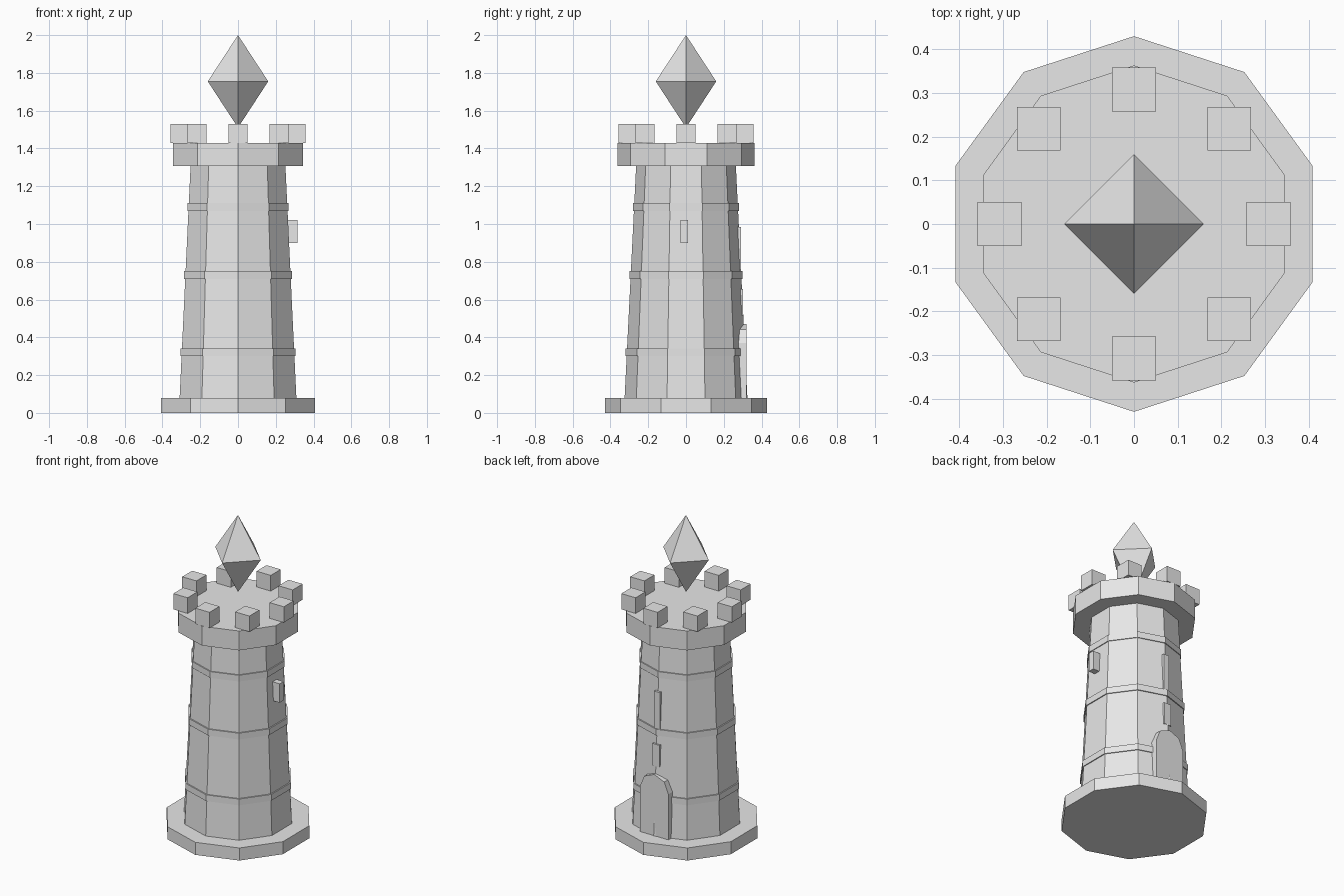
import bpy, bmesh, math

old = bpy.data.objects.get("Cube")
if old:
    bpy.data.objects.remove(old, do_unlink=True)

SIDES = 10
GREY = (0.8, 0.8, 0.8, 1.0)
stone = bpy.data.materials.new("stone_grey")
stone.use_nodes = True
stone.diffuse_color = GREY
stone.node_tree.nodes["Principled BSDF"].inputs["Base Color"].default_value = GREY


def finish(name, bm):
    bmesh.ops.recalc_face_normals(bm, faces=bm.faces)
    mesh = bpy.data.meshes.new(name)
    bm.to_mesh(mesh)
    bm.free()
    mesh.materials.append(stone)
    obj = bpy.data.objects.new(name, mesh)
    bpy.context.collection.objects.link(obj)
    return obj


def drum(name, z0, z1, r0, r1, sides=SIDES):
    """Closed tapered prism with one corner pointing to the back."""
    bm = bmesh.new()
    rings = []
    for z, r in ((z0, r0), (z1, r1)):
        angles = [math.pi / 2 + math.tau * i / sides for i in range(sides)]
        rings.append([bm.verts.new((r * math.cos(a), r * math.sin(a), z)) for a in angles])
    for i in range(sides):
        j = (i + 1) % sides
        bm.faces.new((rings[0][i], rings[0][j], rings[1][j], rings[1][i]))
    bm.faces.new(rings[0])
    bm.faces.new(rings[1])
    return finish(name, bm)


def block(name, center, size):
    bm = bmesh.new()
    bmesh.ops.create_cube(bm, size=1)
    bmesh.ops.scale(bm, vec=size, verts=bm.verts)
    bmesh.ops.translate(bm, vec=center, verts=bm.verts)
    return finish(name, bm)


# Plinth, tapered shaft and parapet
drum("base_plinth", 0, 0.08, 0.43, 0.43)
drum("tower_shaft", 0.08, 1.307, 0.325, 0.264)
drum("parapet", 1.307, 1.43, 0.363, 0.363)

# Stone bands around the shaft
for i, (z, r) in enumerate(((0.32, 0.32), (0.73, 0.30), (1.09, 0.281))):
    drum(f"stone_band_{i + 1}", z - 0.02, z + 0.02, r, r)

# Square merlons in a circle
for i in range(8):
    a = math.tau * i / 8
    block(f"merlon_{i + 1}", (0.308 * math.cos(a), 0.308 * math.sin(a), 1.48), (0.1, 0.1, 0.1))

# Crystal: two four-sided pyramids sharing a middle ring
bm = bmesh.new()
ring = [bm.verts.new((0.16 * math.cos(i * math.pi / 2), 0.16 * math.sin(i * math.pi / 2), 1.755))
        for i in range(4)]
for z in (1.51, 2.0):
    tip = bm.verts.new((0, 0, z))
    for i in range(4):
        bm.faces.new((ring[i], ring[(i + 1) % 4], tip))
finish("crystal", bm)

# Arched door on the back
bm = bmesh.new()
outline = [(-0.1, 0.08), (0.1, 0.08)]
outline += [(0.1 * math.cos(i * math.pi / 4), 0.37 + 0.1 * math.sin(i * math.pi / 4)) for i in range(5)]
face = bm.faces.new([bm.verts.new((x, 0.25, z)) for x, z in outline])
extruded = bmesh.ops.extrude_face_region(bm, geom=[face], use_keep_orig=True)
moved = [g for g in extruded["geom"] if isinstance(g, bmesh.types.BMVert)]
bmesh.ops.translate(bm, vec=(0, 0.07, 0), verts=moved)
finish("arched_door", bm)

# Windows on the back and side
block("back_window_low", (0, 0.277, 0.585), (0.05, 0.052, 0.14))
block("back_window_slit", (0, 0.266, 0.865), (0.04, 0.052, 0.24))
block("side_window", (0.28, -0.01, 0.96), (0.07, 0.04, 0.12))
